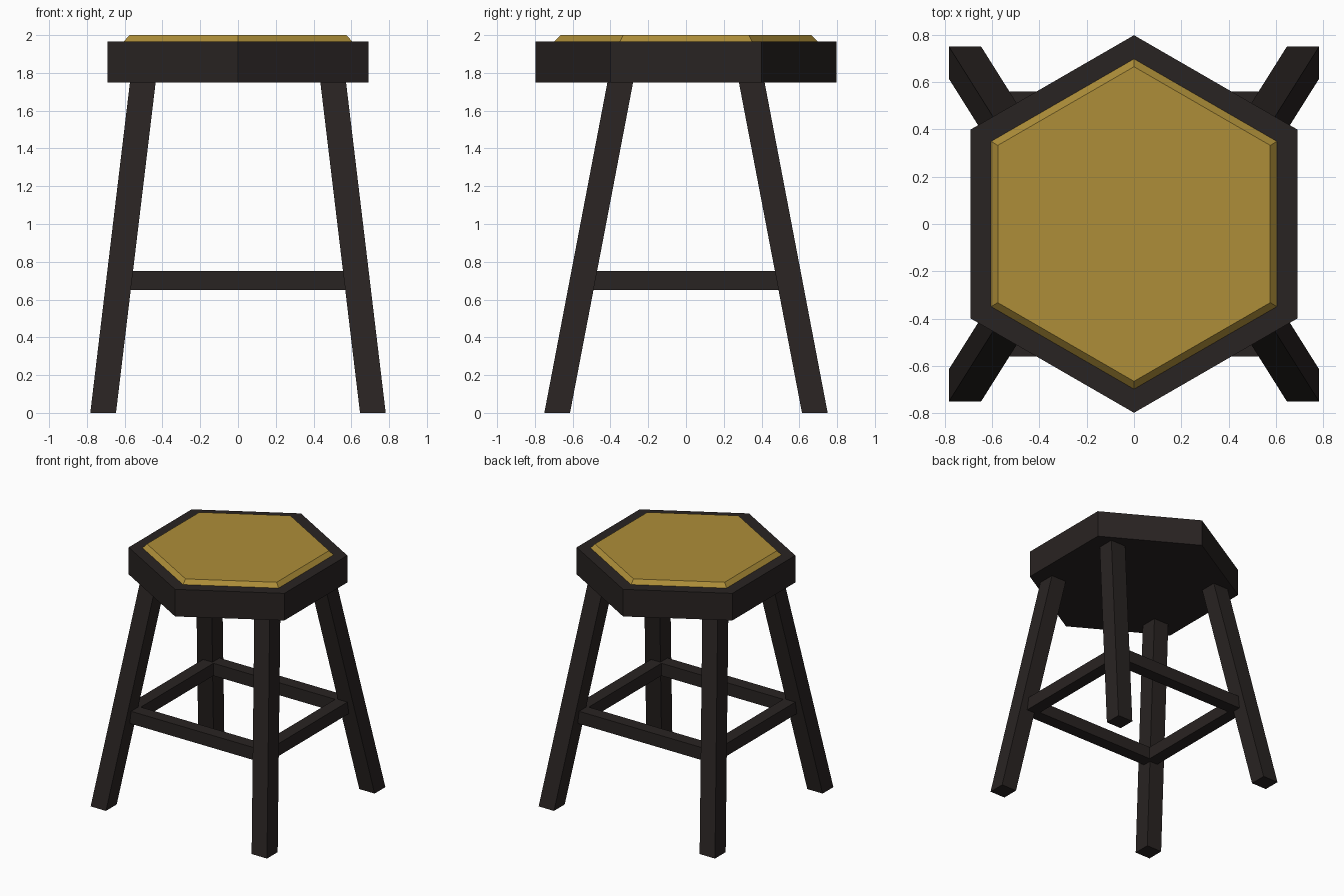
import bpy, bmesh
from math import sin, cos, pi

if "Cube" in bpy.data.objects:
    bpy.data.objects.remove(bpy.data.objects["Cube"])


def material(name, rgb):
    m = bpy.data.materials.new(name)
    m.diffuse_color = (*rgb, 1)
    m.use_nodes = True
    m.node_tree.nodes["Principled BSDF"].inputs["Base Color"].default_value = m.diffuse_color
    return m


dark = material("dark_wood", (0.022, 0.017, 0.016))
gold = material("gold_fabric", (0.42, 0.27, 0.04))


def loft(name, bottom, top, mat):
    """Solid between two matching rings of points."""
    bm = bmesh.new()
    a = [bm.verts.new(p) for p in bottom]
    b = [bm.verts.new(p) for p in top]
    n = len(a)
    bm.faces.new(a[::-1])
    bm.faces.new(b)
    for i in range(n):
        j = (i + 1) % n
        bm.faces.new((a[i], a[j], b[j], b[i]))
    bmesh.ops.recalc_face_normals(bm, faces=bm.faces)
    mesh = bpy.data.meshes.new(name)
    bm.to_mesh(mesh)
    bm.free()
    mesh.materials.append(mat)
    ob = bpy.data.objects.new(name, mesh)
    bpy.context.collection.objects.link(ob)
    return ob


def hexagon(r, z):
    return [(r * sin(i * pi / 3), -r * cos(i * pi / 3), z) for i in range(6)]


def rect(cx, cy, hx, hy, z):
    return [(cx + sx * hx, cy + sy * hy, z)
            for sx, sy in ((-1, -1), (1, -1), (1, 1), (-1, 1))]


# Hexagonal seat and bevelled cushion
loft("seat", hexagon(0.797, 1.75), hexagon(0.797, 1.967), dark)
loft("cushion", hexagon(0.697, 1.967), hexagon(0.664, 2.0), gold)

# Four splayed legs with level ends
for sy, front in ((-1, "front"), (1, "back")):
    for sx, side in ((-1, "left"), (1, "right")):
        loft(f"{front}_{side}_leg",
             rect(sx * 0.714, sy * 0.682, 0.068, 0.068, 0),
             rect(sx * 0.504, sy * 0.348, 0.068, 0.068, 1.75), dark)

# Stretchers joining the legs
for s, fb, lr in ((-1, "front", "left"), (1, "back", "right")):
    loft(f"{fb}_stretcher", rect(0, s * 0.51, 0.60, 0.05, 0.65),
         rect(0, s * 0.51, 0.60, 0.05, 0.75), dark)
    loft(f"{lr}_stretcher", rect(s * 0.59, 0, 0.05, 0.51, 0.65),
         rect(s * 0.59, 0, 0.05, 0.51, 0.75), dark)
